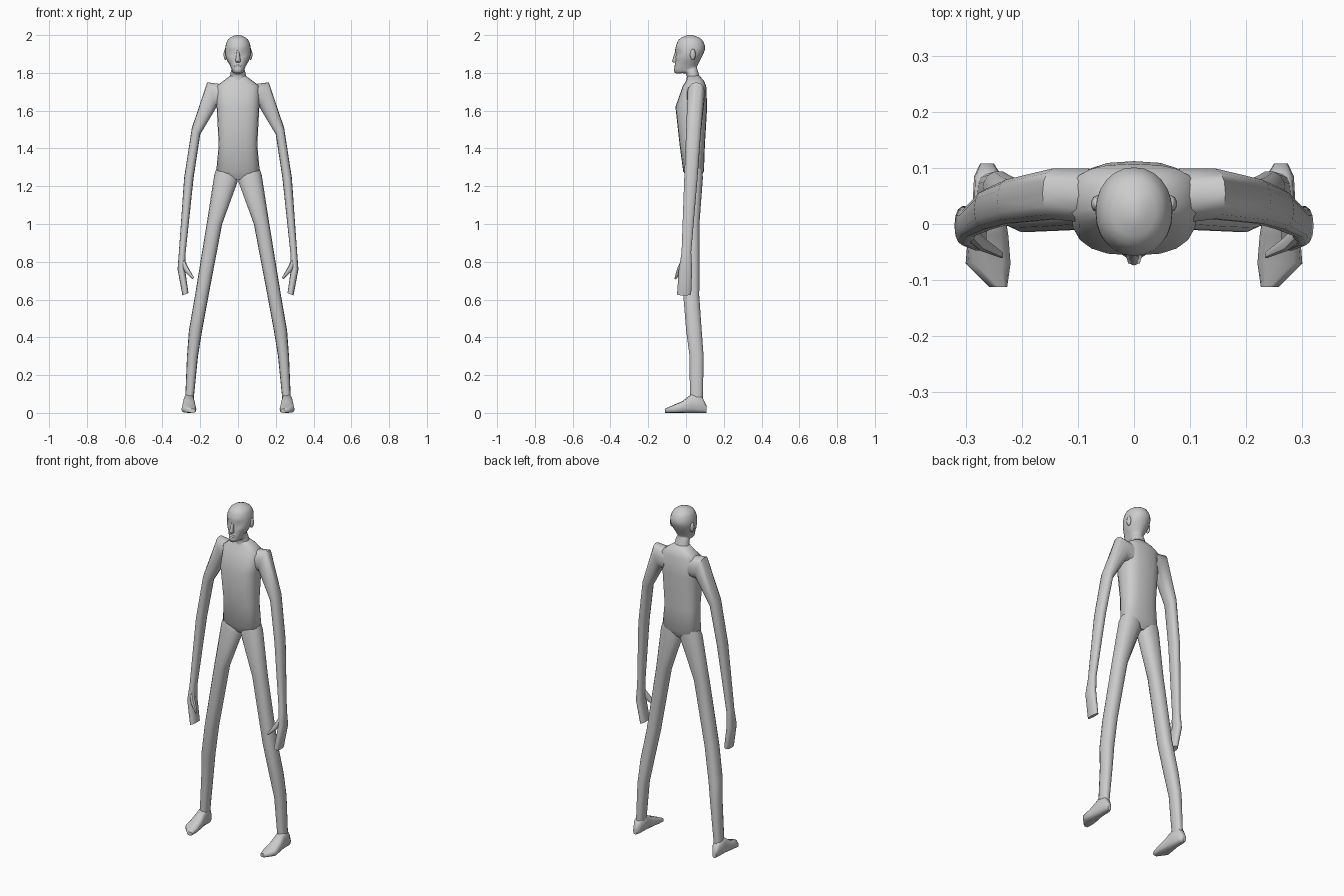
import bpy, bmesh, math
from mathutils import Vector

default_cube = bpy.data.objects.get("Cube")
if default_cube:
    bpy.data.objects.remove(default_cube)

GREY = (0.6, 0.6, 0.6, 1)
skin = bpy.data.materials.new("plain grey")
skin.use_nodes = True
skin.diffuse_color = GREY
skin.node_tree.nodes["Principled BSDF"].inputs["Base Color"].default_value = GREY


def ring(x, y, z, wide, deep=0, slope=0, tilt=0):
    """Cross-section as a centre and two half axes, sideways and front to back."""
    return Vector((x, y, z)), Vector((wide, 0, slope)), Vector((0, deep, tilt))


def rounded(angle, power):
    """Point of a squared-off circle."""
    return [math.copysign(abs(value) ** power, value)
            for value in (math.cos(angle), math.sin(angle))]


def blend(before, start, end, after, t):
    """Smooth curve between two values that respects their neighbours."""
    leave, arrive = (end - before) / 2, (after - start) / 2
    ease = t * t * (3 - 2 * t)
    return (start.lerp(end, ease) + leave * (t * (1 - t) ** 2)
            - arrive * (t * t * (1 - t)))


def refine(rings, steps):
    """Add smoothly blended rings between the given ones."""
    result = []
    last = len(rings) - 1
    for i in range(last):
        near = [rings[max(i - 1, 0)], rings[i], rings[i + 1], rings[min(i + 2, last)]]
        for step in range(steps):
            result.append([blend(*axis, step / steps) for axis in zip(*near)])
    return result + [rings[last]]


def finish(name, bm, mirror, crease):
    bmesh.ops.recalc_face_normals(bm, faces=bm.faces)
    mesh = bpy.data.meshes.new(name)
    bm.to_mesh(mesh)
    bm.free()
    mesh.materials.append(skin)
    part = bpy.data.objects.new(name, mesh)
    bpy.context.collection.objects.link(part)
    if mirror:
        part.modifiers.new("other side", "MIRROR").use_mirror_merge = False
    bpy.ops.object.select_all(action="DESELECT")
    part.select_set(True)
    bpy.context.view_layer.objects.active = part
    bpy.ops.object.shade_smooth_by_angle(angle=math.radians(crease))


def loft(name, rings, sides=14, power=0.85, mirror=False, shape=None, crease=55):
    """Skin a row of rings and close both ends."""
    bm = bmesh.new()
    loops = []
    for centre, side, depth in rings:
        loop = []
        for i in range(sides):
            c, s = rounded(math.tau * i / sides, power)
            loop.append(bm.verts.new(centre + side * c + depth * s))
        loops.append(loop)
    for lower, upper in zip(loops, loops[1:]):
        for i in range(sides):
            bm.faces.new((lower[i - 1], lower[i], upper[i], upper[i - 1]))
    bm.faces.new(loops[0])
    bm.faces.new(loops[-1])
    if shape:
        for vert in bm.verts:
            shape(vert.co)
    finish(name, bm, mirror, crease)


def ball(name, centre, radii, mirror=False):
    """Small rounded feature."""
    bm = bmesh.new()
    bmesh.ops.create_uvsphere(bm, u_segments=10, v_segments=6, radius=1)
    bmesh.ops.scale(bm, vec=radii, verts=bm.verts)
    bmesh.ops.translate(bm, vec=centre, verts=bm.verts)
    finish(name, bm, mirror, crease=60)


# Torso from crotch to neck base
loft("torso", [
    ring(0, .04, 1.235, wide=.06, deep=.03),
    ring(0, .04, 1.28, wide=.115, deep=.055),
    ring(0, .033, 1.42, wide=.102, deep=.067),
    ring(0, .028, 1.62, wide=.113, deep=.084),
    ring(0, .045, 1.73, wide=.115, deep=.062),
    ring(0, .048, 1.76, wide=.075, deep=.046),
    ring(0, .04, 1.785, wide=.04, deep=.031)], sides=20, power=.75)


# Head and neck, with sunken eye sockets and a narrow jaw
def carve_face(co):
    if co.y < 0 and abs(co.z - 1.905) < .013 and .012 < abs(co.x) < .05:
        co.y += .01
    if co.y < .01 and 1.79 < co.z < 1.86:
        co.x *= .88


loft("head", refine([
    ring(0, .042, 1.745, wide=.05, deep=.042),
    ring(0, .03, 1.808, wide=.038, deep=.03, tilt=.012),
    ring(0, 0, 1.82, wide=.038, deep=.061, tilt=.02),
    ring(0, .017, 1.88, wide=.063, deep=.072, tilt=.015),
    ring(0, .022, 1.93, wide=.068, deep=.079, tilt=.005),
    ring(0, .023, 1.978, wide=.052, deep=.06),
    ring(0, .023, 2, wide=.012, deep=.014)], steps=3),
    sides=24, power=.95, shape=carve_face, crease=70)

# Face details
loft("nose", [
    ring(0, -.055, 1.855, wide=.01, deep=.012),
    ring(0, -.058, 1.862, wide=.014, deep=.016),
    ring(0, -.05, 1.92, wide=.006, deep=.006)], sides=8)
ball("lips", centre=(0, -.053, 1.835), radii=(.02, .01, .008))
ball("ears", centre=(.066, .036, 1.897), radii=(.011, .015, .03), mirror=True)

# Arms running into mitten-like hands
loft("arms", [
    ring(.08, .05, 1.675, wide=.002, deep=.05, slope=.065),
    ring(.138, .054, 1.685, wide=.025, deep=.046, slope=.065),
    ring(.222, .04, 1.492, wide=.022, deep=.04, slope=.018),
    ring(.26, .026, 1.245, wide=.025, deep=.036),
    ring(.295, .002, .85, wide=.018, deep=.026),
    ring(.3, -.003, .76, wide=.02, deep=.036),
    ring(.278, -.01, .628, wide=.016, deep=.038, slope=-.006)], mirror=True)
loft("thumbs", [
    ring(.295, -.015, .8, wide=.012, deep=.015, slope=-.012),
    ring(.273, -.034, .76, wide=.007, deep=.014, slope=-.015),
    ring(.236, -.055, .712, wide=.003, deep=.006, slope=-.005)], sides=8, mirror=True)

# Legs spread to each side
loft("legs", [
    ring(.06, .045, 1.31, wide=.04, deep=.04, slope=.02),
    ring(.063, .04, 1.245, wide=.062, deep=.05, slope=.018),
    ring(.125, .03, 1, wide=.041, deep=.042),
    ring(.192, .028, .62, wide=.036, deep=.043),
    ring(.225, .042, .435, wide=.035, deep=.042),
    ring(.241, .056, .3, wide=.029, deep=.038),
    ring(.258, .055, .06, wide=.022, deep=.035)], mirror=True)

# Feet, as upright rings from heel to toe that rest on the ground
foot = [(.262, .108, .012, .02), (.26, .085, .025, .043), (.26, .03, .028, .05),
        (.26, -.02, .036, .031), (.26, -.07, .04, .02), (.242, -.112, .016, .011)]
loft("feet", [ring(x, y, height, wide, tilt=height) for x, y, wide, height in foot],
     sides=12, power=.7, mirror=True)
